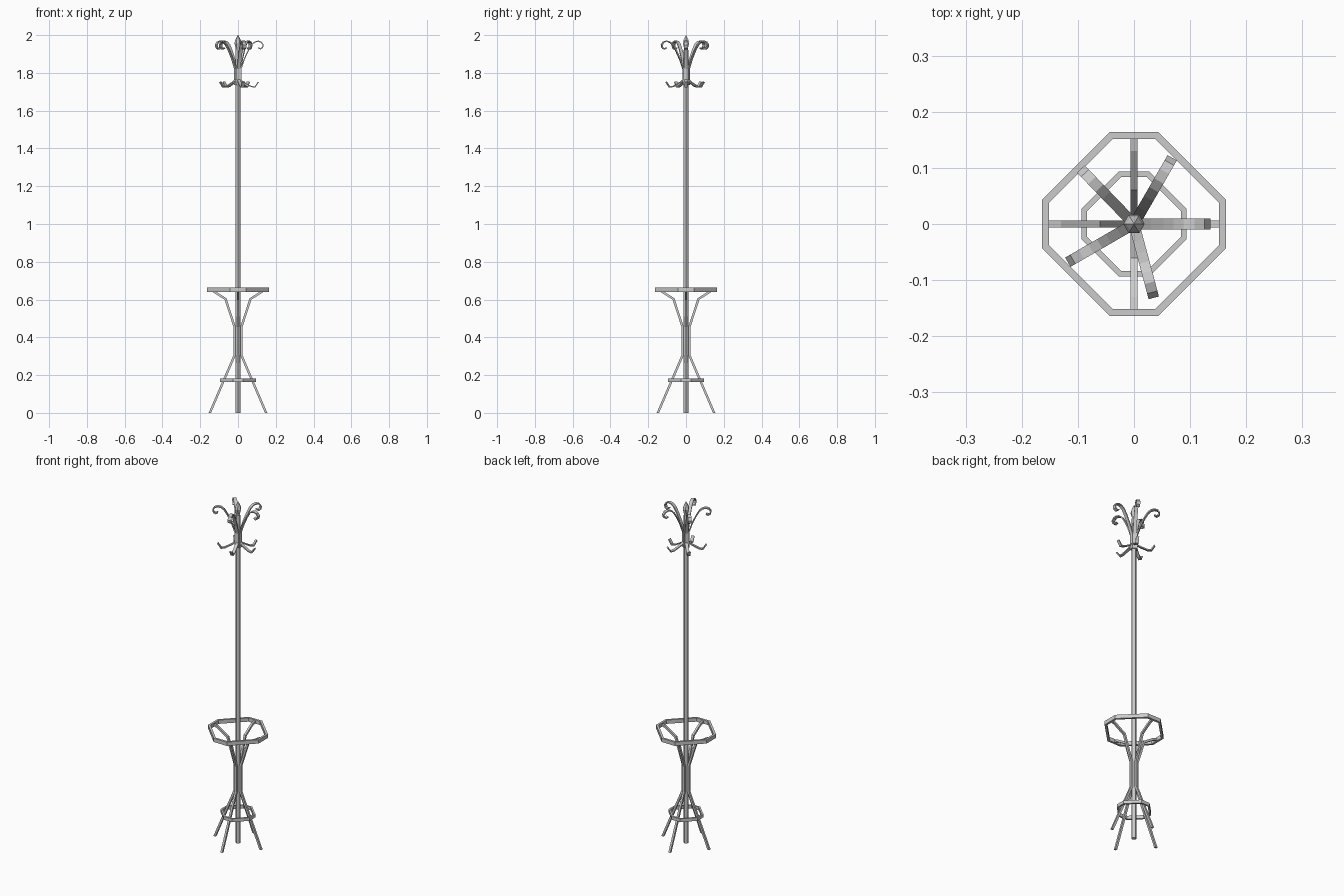
import bpy, math
from mathutils import Vector

if "Cube" in bpy.data.objects:
    bpy.data.objects.remove(bpy.data.objects["Cube"])


def make(name, verts, faces):
    me = bpy.data.meshes.new(name)
    me.from_pydata(verts, [], faces)
    ob = bpy.data.objects.new(name, me)
    bpy.context.collection.objects.link(ob)
    bpy.context.view_layer.objects.active = ob
    ob.select_set(True)
    bpy.ops.object.mode_set(mode='EDIT')
    bpy.ops.mesh.select_all(action='SELECT')
    bpy.ops.mesh.normals_make_consistent(inside=False)
    bpy.ops.object.mode_set(mode='OBJECT')
    ob.select_set(False)
    return ob


def bar(name, path, width, thick, angle, flat_start=False):
    """Rectangular bar swept along an (r, z) path in the vertical plane at `angle`."""
    pts = [Vector(p) for p in path]
    c, s = math.cos(angle), math.sin(angle)
    verts, faces, n = [], [], len(pts)
    for i, p in enumerate(pts):
        a = (p - pts[i - 1]).normalized() if i else (pts[1] - p).normalized()
        b = (pts[i + 1] - p).normalized() if i < n - 1 else a
        na = Vector((-a.y, a.x))
        m = (na + Vector((-b.y, b.x))).normalized()
        off = m * (thick / 2 / max(m.dot(na), 0.5))
        if i == 0 and flat_start:
            off = Vector((-thick / 2 / abs(na.x), 0))
        for sr, sw in ((1, 1), (1, -1), (-1, -1), (-1, 1)):
            q, w = p + off * sr, sw * width / 2
            verts.append((q.x * c - w * s, q.x * s + w * c, q.y))
    for i in range(n - 1):
        for k in range(4):
            l = (k + 1) % 4
            faces.append((4 * i + k, 4 * i + l, 4 * i + 4 + l, 4 * i + 4 + k))
    faces += [(0, 1, 2, 3), tuple(range(4 * n - 4, 4 * n))]
    return make(name, verts, faces)


def octagon_ring(name, outer, corner, width, z0, z1):
    """Octagonal hoop with long diagonal sides and even bar width."""
    diag = outer + corner
    inner = outer - width
    icorner = diag - width * math.sqrt(2) - inner
    verts = []
    for r, k, z in ((outer, corner, z0), (outer, corner, z1),
                    (inner, icorner, z1), (inner, icorner, z0)):
        verts += [(x, y, z) for x, y in ((r, -k), (r, k), (k, r), (-k, r),
                                         (-r, k), (-r, -k), (-k, -r), (k, -r))]
    faces = [(8 * a + i, 8 * a + (i + 1) % 8, 8 * ((a + 1) % 4) + (i + 1) % 8, 8 * ((a + 1) % 4) + i)
             for a in range(4) for i in range(8)]
    return make(name, verts, faces)


def lathe(name, profile, sides):
    verts = [(r * math.cos(math.tau * i / sides), r * math.sin(math.tau * i / sides), z)
             for r, z in profile for i in range(sides)]
    faces = [(sides * j + i, sides * j + (i + 1) % sides,
              sides * (j + 1) + (i + 1) % sides, sides * (j + 1) + i)
             for j in range(len(profile) - 1) for i in range(sides)]
    faces += [tuple(range(sides)), tuple(range(len(verts) - sides, len(verts)))]
    return make(name, verts, faces)


# central pole and pointed finial
pole = lathe("pole", [(0.0125, 0), (0.0125, 1.92)], 12)
pole.select_set(True)
bpy.ops.object.shade_smooth_by_angle()
pole.select_set(False)
lathe("finial", [(0.012, 1.915), (0.012, 1.93), (0.019, 1.957), (0.014, 1.975), (0.001, 2.0)], 6)

# umbrella hoop and foot hoop
octagon_ring("umbrella_hoop", 0.164, 0.043, 0.0125, 0.641, 0.663)
octagon_ring("foot_hoop", 0.094, 0.027, 0.010, 0.163, 0.182)

# four bent legs
leg_path = [(0.149, 0), (0.018, 0.305), (0.018, 0.455), (0.066, 0.603), (0.132, 0.645), (0.155, 0.65)]
for i in range(4):
    bar(f"leg_{i + 1}", leg_path, 0.012, 0.012, i * math.pi / 2, True)

# five curled hat arms with coat hooks beneath
arm_path = [(0.015, 1.735), (0.015, 1.82), (0.033, 1.872), (0.055, 1.92), (0.073, 1.95), (0.09, 1.964),
            (0.108, 1.968), (0.124, 1.962), (0.133, 1.948), (0.130, 1.934), (0.119, 1.927), (0.107, 1.933)]
hook_path = [(0.012, 1.765), (0.03, 1.75), (0.07, 1.728), (0.09, 1.725), (0.108, 1.752)]
for i, deg in enumerate((0, 60, 134, 210, 285)):
    bar(f"hat_arm_{i + 1}", arm_path, 0.019, 0.006, math.radians(deg))
    bar(f"coat_hook_{i + 1}", hook_path, 0.017, 0.006, math.radians(deg))
